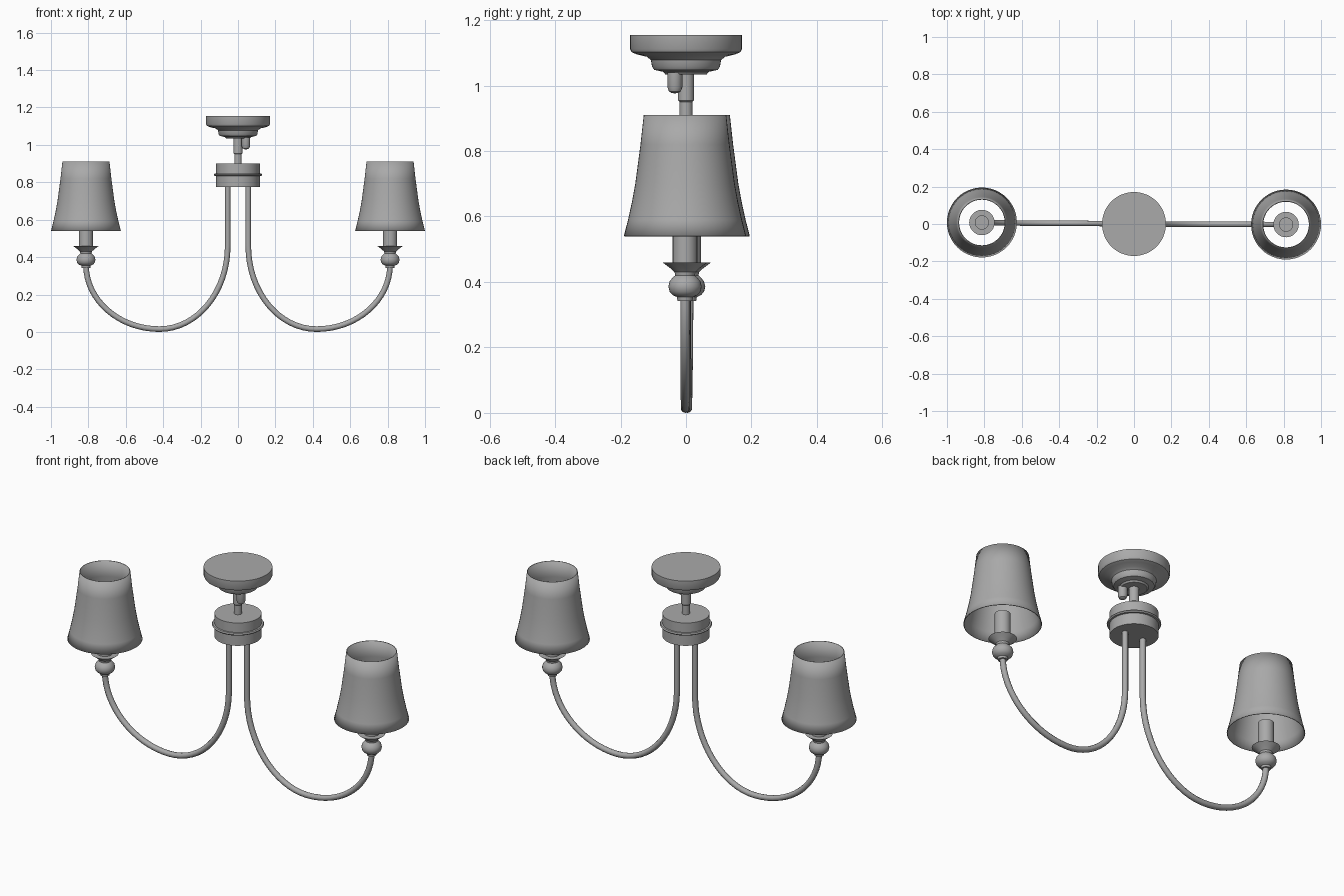
import bpy
import bmesh
from math import radians
from mathutils import Matrix, Vector

cube = bpy.data.objects.get("Cube")
if cube:
    bpy.data.objects.remove(cube, do_unlink=True)

GREY = (0.4, 0.4, 0.4, 1.0)
metal = bpy.data.materials.new("plain grey")
metal.use_nodes = True
metal.diffuse_color = GREY
metal.node_tree.nodes["Principled BSDF"].inputs["Base Color"].default_value = GREY


def finish(obj, angle=35):
    """Assign the material and smooth everything but the hard edges."""
    obj.data.materials.clear()
    obj.data.materials.append(metal)
    bpy.ops.object.select_all(action="DESELECT")
    obj.select_set(True)
    bpy.context.view_layer.objects.active = obj
    bpy.ops.object.shade_smooth_by_angle(angle=radians(angle))
    return obj


def lathe(name, profile, centre=(0, 0), sides=32):
    """Spin a list of (radius, height) points around a vertical axis."""
    bm = bmesh.new()
    verts = [bm.verts.new((r, 0, z)) for r, z in profile]
    edges = [bm.edges.new(pair) for pair in zip(verts, verts[1:])]
    bmesh.ops.spin(bm, geom=verts + edges, cent=(0, 0, 0), axis=(0, 0, 1),
                   angle=radians(360), steps=sides, use_duplicate=False)
    bmesh.ops.remove_doubles(bm, verts=bm.verts, dist=0.0005)
    bmesh.ops.recalc_face_normals(bm, faces=bm.faces)
    bmesh.ops.transform(bm, verts=bm.verts,
                        matrix=Matrix.Translation((*centre, 0)))
    mesh = bpy.data.meshes.new(name)
    bm.to_mesh(mesh)
    bm.free()
    obj = bpy.data.objects.new(name, mesh)
    bpy.context.collection.objects.link(obj)
    return finish(obj)


def tube(name, knots, radius):
    """Sweep a round tube along Bezier knots given as (point, direction in, out)."""
    curve = bpy.data.curves.new(name, "CURVE")
    curve.dimensions = "3D"
    curve.bevel_depth = radius
    curve.bevel_resolution = 3
    curve.resolution_u = 16
    curve.use_fill_caps = True
    spline = curve.splines.new("BEZIER")
    spline.bezier_points.add(len(knots) - 1)
    for bp, (co, back, ahead) in zip(spline.bezier_points, knots):
        bp.handle_left_type = bp.handle_right_type = "FREE"
        bp.co = co
        bp.handle_left = Vector(co) + Vector(back)
        bp.handle_right = Vector(co) + Vector(ahead)
    obj = bpy.data.objects.new(name, curve)
    bpy.context.collection.objects.link(obj)
    bpy.ops.object.select_all(action="DESELECT")
    obj.select_set(True)
    bpy.context.view_layer.objects.active = obj
    bpy.ops.object.convert(target="MESH")
    return finish(bpy.context.view_layer.objects.active, 40)


# Ceiling canopy
lathe("ceiling_canopy", [
    (0, 1.155), (0.171, 1.155), (0.171, 1.112), (0.166, 1.102), (0.15, 1.095),
    (0.12, 1.088), (0.107, 1.078), (0.104, 1.058), (0.097, 1.048),
    (0.07, 1.042), (0.063, 1.034), (0, 1.034)], sides=48)

# Hanging stem and the small rounded knob beside it
lathe("stem", [(0, 1.04), (0.025, 1.04), (0.025, 0.955), (0.02, 0.95),
               (0.02, 0.89), (0, 0.89)], sides=20)
lathe("stem_knob", [(0, 1.04), (0.023, 1.04), (0.023, 0.995), (0.018, 0.982),
                    (0.01, 0.977), (0, 0.976)], (0.042, -0.034), 16)

# Central hub with a raised band
lathe("hub", [(0, 0.9), (0.117, 0.9), (0.117, 0.848), (0.126, 0.847),
              (0.13, 0.841), (0.126, 0.835), (0.117, 0.834), (0.117, 0.775),
              (0, 0.775)], sides=40)

# The two arms with their lamps
for side, s, y in (("left", 1, -0.003), ("right", -1, 0.008)):
    x = 0.813 * s
    k = 0.552
    tube(side + "_arm", [
        ((0.055 * s, 0, 0.8), (0, 0, 0.1), (0, 0, -0.1)),
        ((0.055 * s, 0, 0.46), (0, 0, 0.1), (0, 0, -0.445 * k)),
        ((0.42 * s, y / 2, 0.015), (-0.365 * k * s, 0, 0), (0.393 * k * s, 0, 0)),
        ((x, y, 0.36), (0, 0, -0.345 * k), (0, 0, 0.02)),
    ], 0.015)

    # Turned ball and flared drip cup
    lathe(side + "_lamp_cup", [
        (0, 0.342), (0.023, 0.342), (0.025, 0.354), (0.038, 0.36),
        (0.047, 0.37), (0.051, 0.386), (0.047, 0.402), (0.038, 0.413),
        (0.03, 0.42), (0.032, 0.43), (0.045, 0.442), (0.068, 0.459),
        (0.035, 0.459), (0, 0.459)], (x, y), 28)
    lathe(side + "_candle_tube", [(0, 0.45), (0.038, 0.45), (0.038, 0.595),
                                  (0, 0.595)], (x, y), 20)

    # Open flared shade
    shade = lathe(side + "_shade", [
        (0.187, 0.54), (0.174, 0.59), (0.162, 0.645), (0.152, 0.7),
        (0.144, 0.76), (0.136, 0.82), (0.126, 0.91)], (x, y), 48)
    wall = shade.modifiers.new("wall", "SOLIDIFY")
    wall.thickness = 0.004
    wall.offset = -1
